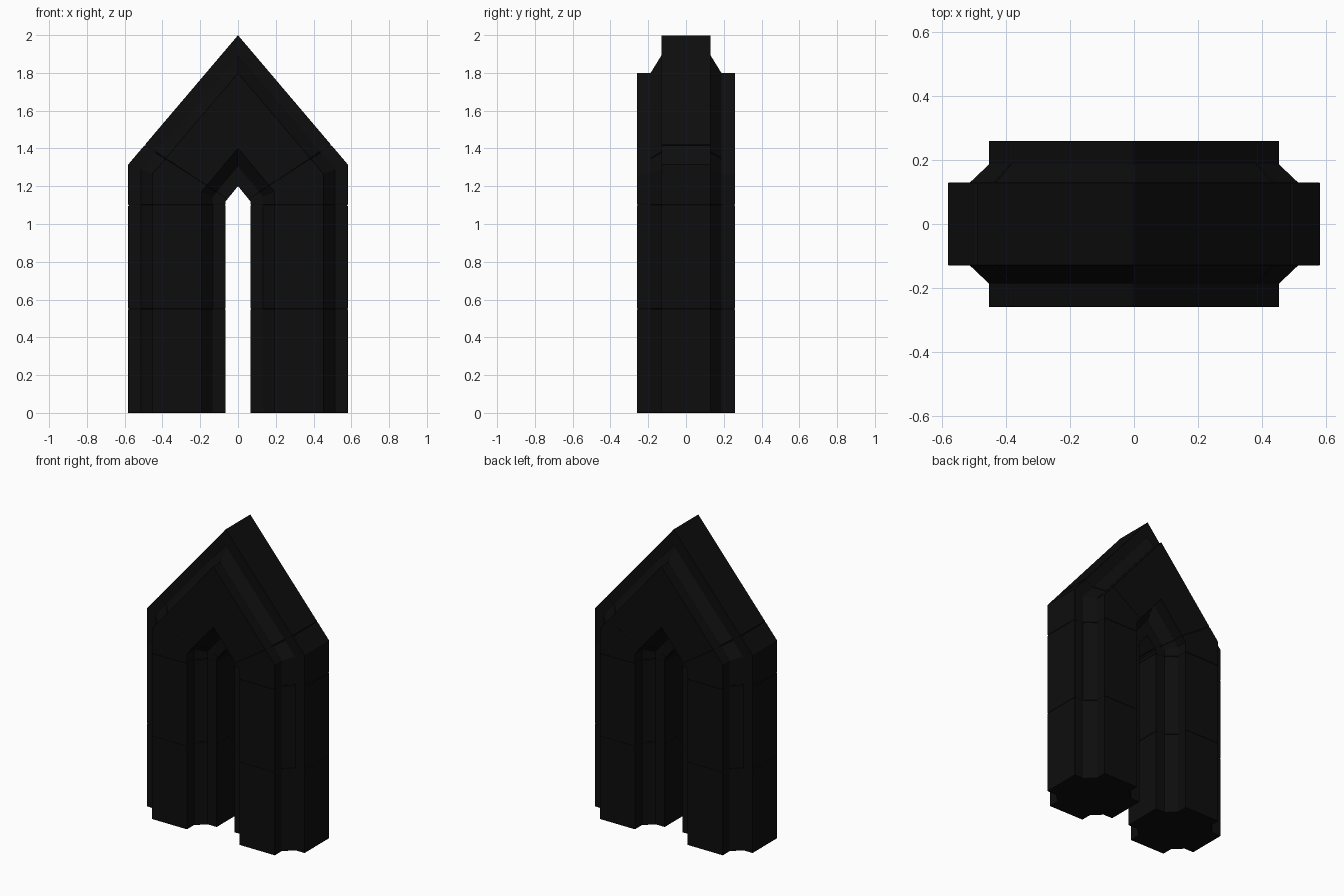
import bpy
import bmesh

cube = bpy.data.objects.get("Cube")
if cube:
    bpy.data.objects.remove(cube, do_unlink=True)

black = bpy.data.materials.new("black_stone")
black.use_nodes = True
colour = (0.004, 0.004, 0.004, 1)
black.diffuse_color = colour
black.node_tree.nodes["Principled BSDF"].inputs["Base Color"].default_value = colour

INNER, OUTER, DEPTH = 0.065, 0.582, 0.26
CENTRE = (INNER + OUTER) / 2

# Stepped pillar cross-section: one quarter, mirrored in both directions
quarter = [(0.258, 0.13), (0.19, 0.13), (0.13, 0.187), (0.13, DEPTH)]
right_half = quarter + [(-u, y) for u, y in reversed(quarter)]
profile = right_half + [(-u, -y) for u, y in right_half]


def pillar(z):
    return lambda u: (u, z)


def arch(t):
    """Mitred pointed arch: t = 0 at the shoulder, 1 at the ridge."""
    def place(u):
        k = (u - INNER) / (OUTER - INNER)
        shoulder, ridge = 1.12 + 0.195 * k, 1.2 + 0.8 * k
        return u * (1 - t), shoulder + (ridge - shoulder) * t
    return place


def seam(make, at, gap):
    """Three stations that form a hairline joint between blocks."""
    return [(make(at - gap), 1), (make(at), 0.985), (make(at + gap), 1)]


stations = [(pillar(0), 1)]
stations += seam(pillar, 0.55, 0.003)
stations += seam(pillar, 1.1, 0.004)
stations += [(arch(0), 1)]
stations += seam(arch, 0.15, 0.006)
stations += [(arch(1), 1)]

# Sweep the section up the pillar and along the arch to the centre plane
bm = bmesh.new()
rings = []
for place, scale in stations:
    ring = []
    for u, y in profile:
        x, z = place(CENTRE + u * scale)
        ring.append(bm.verts.new((x, y * scale, z)))
    rings.append(ring)
n = len(profile)
for low, high in zip(rings, rings[1:]):
    for i in range(n):
        j = (i + 1) % n
        bm.faces.new((low[i], low[j], high[j], high[i]))
bm.faces.new(rings[0])
bmesh.ops.recalc_face_normals(bm, faces=bm.faces)

mesh = bpy.data.meshes.new("pointed_arch")
bm.to_mesh(mesh)
bm.free()
mesh.materials.append(black)
gateway = bpy.data.objects.new("pointed_arch", mesh)
bpy.context.collection.objects.link(gateway)

# Second half, then slightly worn edges
mirror = gateway.modifiers.new("other_half", "MIRROR")
mirror.use_clip = True
bevel = gateway.modifiers.new("worn_edges", "BEVEL")
bevel.width = 0.004
bevel.segments = 1
bevel.limit_method = "ANGLE"
bevel.angle_limit = 0.7
